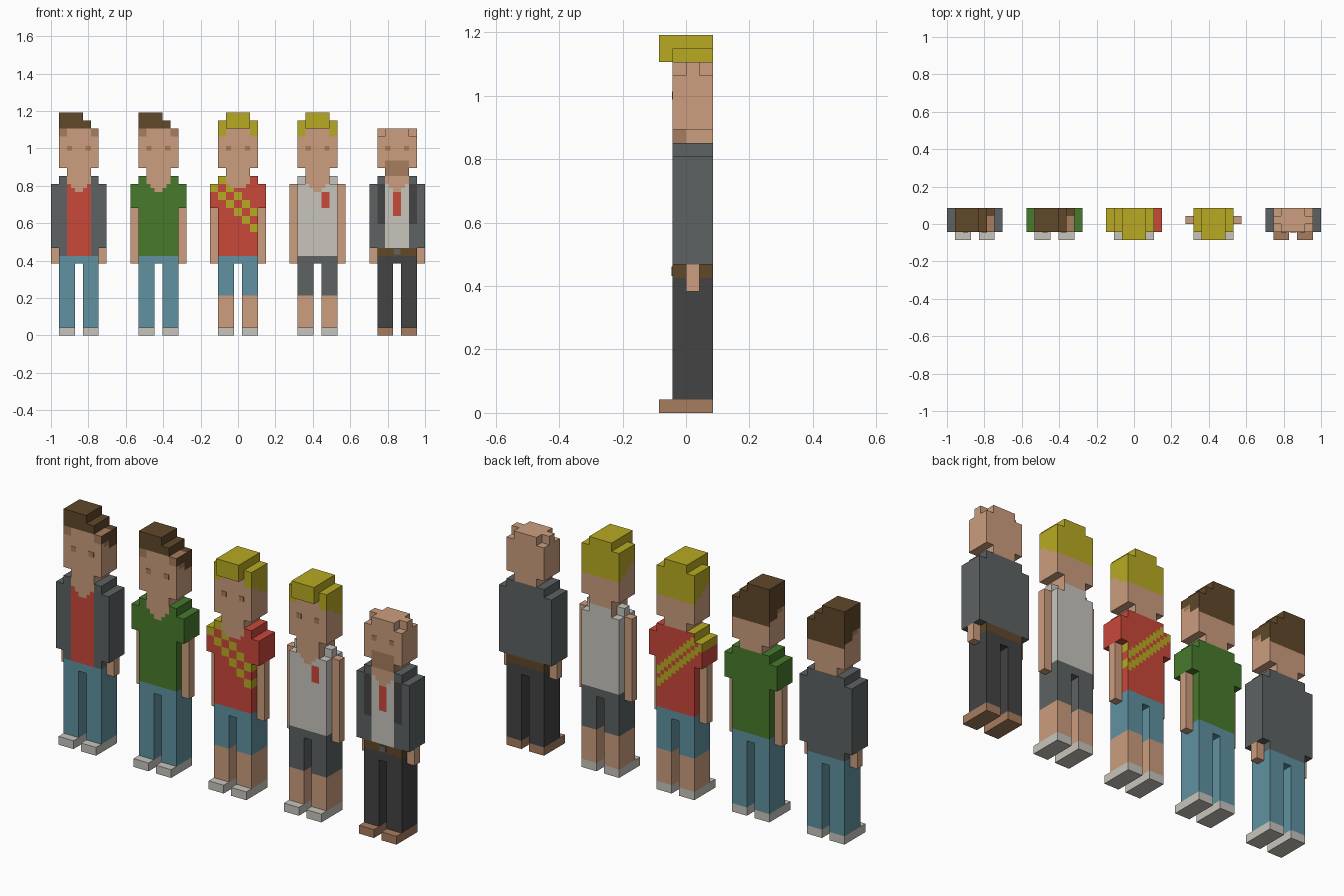
import bpy, bmesh
from mathutils import Vector

if "Cube" in bpy.data.objects:
    bpy.data.objects.remove(bpy.data.objects["Cube"])

U = 2 / 47  # one voxel


def material(name, rgb):
    def lin(c):
        c /= 255
        return c / 12.92 if c <= 0.04045 else ((c + 0.055) / 1.055) ** 2.4
    m = bpy.data.materials.new(name)
    m.diffuse_color = (*[lin(c) for c in rgb], 1)
    m.use_nodes = True
    m.node_tree.nodes["Principled BSDF"].inputs["Base Color"].default_value = m.diffuse_color
    return m


MATS = {n: material(n, c) for n, c in {
    "skin": (204, 158, 126), "tan": (166, 125, 94), "brown": (96, 72, 42),
    "yellow": (184, 170, 34), "grey": (93, 98, 99), "charcoal": (67, 67, 67),
    "red": (201, 72, 58), "green": (72, 122, 44), "blue": (96, 146, 161),
    "light": (200, 197, 189)}.items()}


def block(name, cx, x, y, z, colour, rule=None, step=0.5):
    """Box in voxel units; a rule(centre, normal) may colour its grid cells."""
    bm = bmesh.new()
    bmesh.ops.create_cube(bm, size=1)
    for v in bm.verts:
        for i, (a, b) in enumerate((x, y, z)):
            v.co[i] = a if v.co[i] < 0 else b
    if rule:
        for i, (a, b) in enumerate((x, y, z)):
            n = Vector((0, 0, 0))
            n[i] = 1
            for k in range(1, round((b - a) / step)):
                bmesh.ops.bisect_plane(
                    bm, geom=bm.verts[:] + bm.edges[:] + bm.faces[:],
                    plane_co=n * (a + k * step), plane_no=n)
    bm.normal_update()
    used = [colour]
    for f in bm.faces:
        c = (rule and rule(f.calc_center_median(), f.normal)) or colour
        if c not in used:
            used.append(c)
        f.material_index = used.index(c)
    for v in bm.verts:
        v.co = Vector((v.co.x + cx, v.co.y, v.co.z)) * U
    me = bpy.data.meshes.new(name)
    bm.to_mesh(me)
    bm.free()
    for c in used:
        me.materials.append(MATS[c])
    ob = bpy.data.objects.new(name, me)
    bpy.context.collection.objects.link(ob)
    return ob


def span(s, a, b):
    """Mirror an x range to side s."""
    return (a, b) if s > 0 else (-b, -a)


# --- painted rules ---
def neckline(p):
    w = 1.5 if p.z > 19 else 1 if p.z > 18.5 else 0.5 if p.z > 18 else 0
    return abs(p.x) < w


def jacket_rule(p, n):
    if n.y < -0.5:
        return "skin" if neckline(p) else "red" if abs(p.x) < 1.5 else None


def tee_rule(p, n):
    if n.y < -0.5 and neckline(p):
        return "skin"


def sash_rule(p, n):
    if n.y < -0.5 and neckline(p) and p.z > 18.5:
        return "skin"
    q = p - n * 0.25
    if n.y > 0.5:                       # finer stripes on the back
        s = q.x + q.z
        return "yellow" if 14.6 < s < 15.8 or 16.2 < s < 17.4 else None
    c, r = int(q.x + 10.5) - 10, int(q.z)
    return "yellow" if c < 3 and c + r in (15, 17) else None


def vest_rule(p, n):
    if n.y < -0.5:
        if neckline(p):
            return "skin"
        if 0.5 < p.x < 1.5 and 16 < p.z < 18:
            return "red"


def suit_rule(p, n):
    if n.y < -0.5:
        if neckline(p):
            return "skin"
        if p.z < 19 and abs(p.x) > 1.5:
            return "charcoal" if p.z > 14 else None
        if p.z < 19:
            return "red" if abs(p.x) < 0.5 and p.z > 15 else "light"


def brown_head(p, n):
    if n.y > 0.5:
        return "brown" if p.z > 23.5 else None
    if n.z > 0.5:
        return "tan" if p.x > 1.5 and p.y < 1 else "brown"
    if abs(n.x) > 0.5:
        if p.z > 25 or (p.y > 0.5 and p.z > 24):
            return "brown"
        return "tan" if p.z > 24.5 and p.y > -0.5 else None
    if n.y < -0.5 and p.z > 25 and abs(p.x) > 1.5:
        return "tan"


def yellow_head(p, n):
    if n.y > 0.5:
        return "yellow" if p.z > 23.5 else None
    if n.z > 0.5:
        return "yellow"
    if abs(n.x) > 0.5:
        return "yellow" if p.z > 25 or p.z > 24.75 - 0.7 * p.y else None
    if n.y < -0.5 and p.z > 25 and abs(p.x) > 1.5:
        return "yellow"


def beard(p, n):
    if p.z < 22 and p.z > 20 and p.y < 0 and abs(p.x) < 1.6 and n.y < 0.5:
        return "tan"


# top colour, torso rule, sleeve bottom, trousers, trouser bottom, shoes, head
PEOPLE = [
    ("grey", jacket_rule, 11, "blue", 1, "light", "brown"),
    ("green", tee_rule, 16, "blue", 1, "light", "brown"),
    ("red", sash_rule, 16, "blue", 5, "light", "yellow"),
    ("light", vest_rule, None, "grey", 5, "light", "yellow"),
    ("grey", suit_rule, 11, "charcoal", 1, "tan", "bald"),
]
D = (-1, 2)  # body depth

for i, (top, rule, sleeve, trousers, hem, shoes, hair) in enumerate(PEOPLE):
    cx = (i - 2) * 10
    # legs, shoes and arms on both sides
    for s in (-1, 1):
        leg = span(s, 0.5, 2.5)
        arm = span(s, 2.5, 3.5)
        block("shoe", cx, leg, (-2, 2), (0, 1), shoes)
        if hem > 1:
            block("bare_leg", cx, leg, D, (1, hem), "skin")
        block("trouser_leg", cx, leg, D, (hem, 10), trousers)
        block("arm", cx, arm, (0, 1), (9, sleeve or 19), "skin")
        if sleeve:
            block("sleeve", cx, arm, D, (sleeve, 19), top,
                  rule if rule is sash_rule else None)
            block("shoulder", cx, span(s, 1.5, 2.5), D, (19, 20), top,
                  rule if rule is sash_rule else None)
        else:
            block("strap", cx, span(s, 1.5, 2.5), (0, 1), (19, 20), top)
    block("crotch", cx, (-0.5, 0.5), D, (9, 10), trousers)
    # torso, with belt for the suit
    waist = 11 if hair == "bald" else 10
    block("torso", cx, (-2.5, 2.5), D, (waist, 19), top, rule)
    if waist == 11:
        block("belt", cx, (-2.5, 2.5), D, (10, 11), "brown")
        block("buckle", cx, (-0.4, 0.4), (-1.08, -1), (10.15, 10.85), "grey")
    # neck, its back covered by the collar
    block("neck", cx, (-1.5, 1.5), D, (19, 21), "skin",
          lambda p, n: (beard(p, n) if hair == "bald" else None) or
          ((rule(p, n) or top) if n.y > 0.5 and p.z < 20 else None))
    # head and hair
    if hair == "bald":
        block("head", cx, (-2.5, 2.5), D, (21, 25), "skin", beard)
        block("crown", cx, (-1.5, 1.5), D, (25, 26), "skin")
        block("crown_side", cx, (-2.5, 2.5), (0, 1), (25, 26), "skin")
    elif hair == "brown":
        block("head", cx, (-2.5, 2.5), D, (21, 26), "skin", brown_head)
        block("hair_quiff", cx, (-2.5, 0.5), D, (26, 28), "brown")
        block("hair_step", cx, (0.5, 1.5), D, (26, 27), "brown")
    else:
        block("head", cx, (-2.5, 2.5), D, (21, 26), "skin", yellow_head)
        block("hair_top", cx, (-1.5, 1.5), (-2, 2), (26, 28), "yellow")
        for s in (-1, 1):
            block("hair_side", cx, span(s, 1.5, 2.5), D, (26, 27), "yellow")
    # eyes
    for s in (-1, 1):
        block("eye", cx, span(s, 0.85, 1.5), (-1.05, -1), (23.2, 23.8), "tan")
